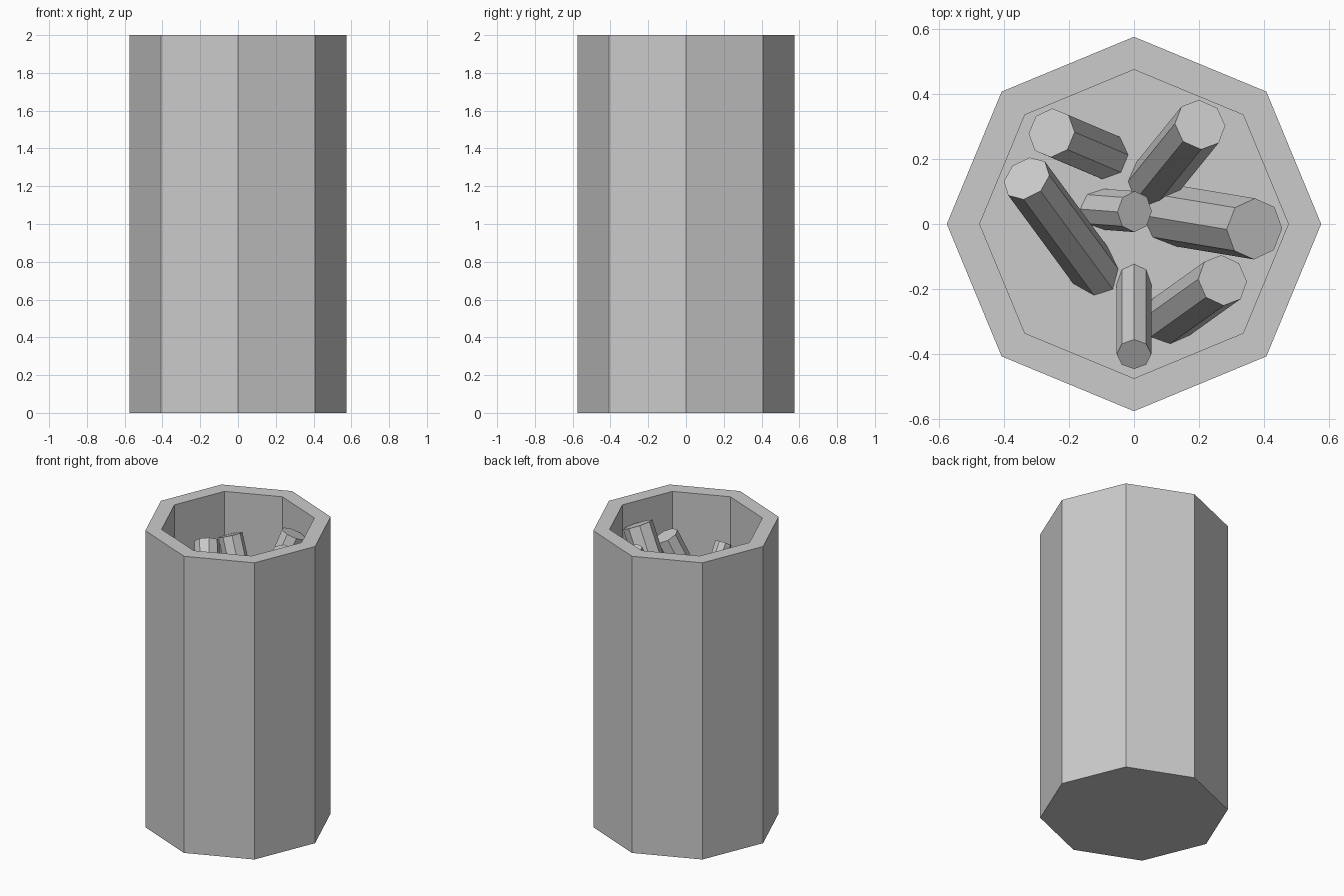
import bpy, bmesh
from mathutils import Vector

if "Cube" in bpy.data.objects:
    bpy.data.objects.remove(bpy.data.objects["Cube"])

FLOOR = 1.37


def finish(bm, name):
    bmesh.ops.recalc_face_normals(bm, faces=bm.faces)
    mesh = bpy.data.meshes.new(name)
    bm.to_mesh(mesh)
    bm.free()
    ob = bpy.data.objects.new(name, mesh)
    bpy.context.collection.objects.link(ob)
    return ob


# octagonal holder: (radius, height) rings from base, over the rim, to the inner floor
bm = bmesh.new()
rings = []
for r, z in [(0.575, 0), (0.575, 2), (0.474, 2), (0.474, FLOOR)]:
    ring = bmesh.ops.create_circle(bm, segments=8, radius=r)["verts"]
    bmesh.ops.translate(bm, verts=ring, vec=(0, 0, z))
    rings.append(ring)
for a, b in zip(rings, rings[1:]):
    for i in range(8):
        j = (i + 1) % 8
        bm.faces.new((a[i], a[j], b[j], b[i]))
bm.faces.new(rings[0])
bm.faces.new(rings[-1])
finish(bm, "holder")


# eight-sided stick from its floor point to its top centre, sunk slightly into the floor
def stick(name, radius, foot, top):
    top = Vector(top)
    base = Vector((foot[0], foot[1], FLOOR))
    axis = (top - base).normalized()
    base -= axis * (radius + 0.02)
    bm = bmesh.new()
    bmesh.ops.create_cone(bm, cap_ends=True, segments=8, radius1=radius,
                          radius2=radius, depth=(top - base).length)
    ob = finish(bm, name)
    ob.rotation_mode = 'QUATERNION'
    ob.rotation_quaternion = Vector((0, 0, 1)).rotation_difference(axis)
    ob.location = (top + base) / 2


stick("stick_centre", 0.063, (-0.09, 0.045), (0.002, 0.038, 1.51))
stick("stick_right", 0.094, (0.13, 0.025), (0.37, -0.015, 1.89))
stick("stick_back_right", 0.08, (0.065, 0.135), (0.203, 0.305, 1.87))
stick("stick_back_left", 0.076, (-0.10, 0.215), (-0.253, 0.28, 1.75))
stick("stick_left", 0.077, (-0.135, -0.125), (-0.33, 0.14, 1.74))
stick("stick_front", 0.053, (0, -0.185), (0, -0.40, 1.72))
stick("stick_front_right", 0.08, (0.115, -0.285), (0.272, -0.173, 1.78))
